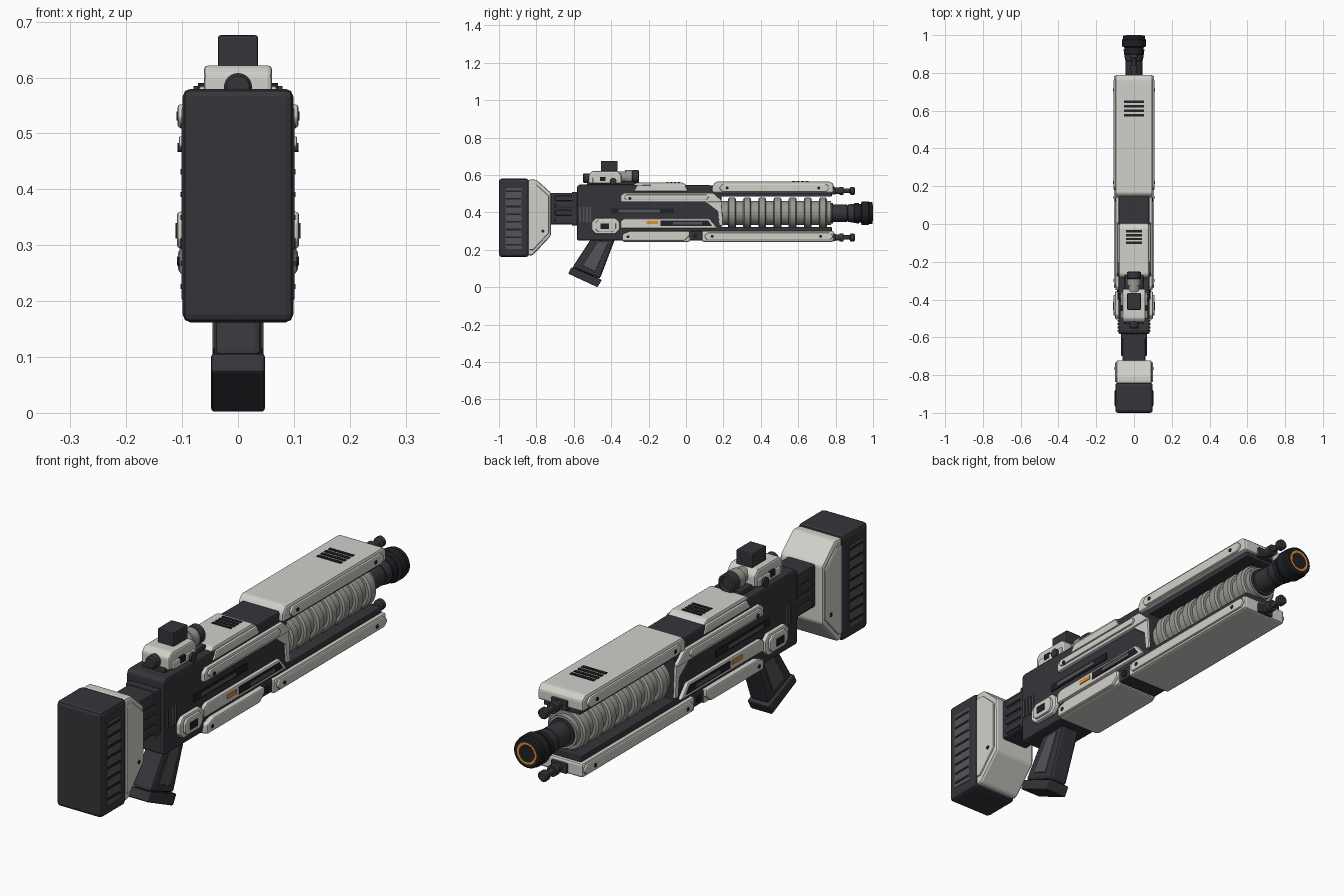
import bpy, bmesh, math
from mathutils import Vector

if "Cube" in bpy.data.objects:
    bpy.data.objects.remove(bpy.data.objects["Cube"])


def material(name, r, g, b):
    m = bpy.data.materials.new(name)
    m.diffuse_color = (r, g, b, 1)
    m.use_nodes = True
    m.node_tree.nodes["Principled BSDF"].inputs["Base Color"].default_value = m.diffuse_color
    return m


DARK = material("charcoal", .036, .035, .042)
BLACK = material("black", .014, .015, .018)
WHITE = material("off white", .64, .63, .59)
GREY = material("slate grey", .085, .09, .095)
RIB = material("warm grey", .32, .31, .285)
ORANGE = material("orange", .75, .28, .03)


def finish(name, bm, mat, bevel=0, segs=2):
    bmesh.ops.recalc_face_normals(bm, faces=bm.faces)
    me = bpy.data.meshes.new(name)
    bm.to_mesh(me)
    bm.free()
    me.materials.append(mat)
    ob = bpy.data.objects.new(name, me)
    bpy.context.collection.objects.link(ob)
    if bevel:
        mod = ob.modifiers.new("bevel", 'BEVEL')
        mod.width, mod.segments, mod.limit_method = bevel, segs, 'ANGLE'
    return ob


def prism(name, pts, x0, x1, mat, bevel=0):
    """Side profile of (y, z) points extruded from x0 to x1."""
    bm = bmesh.new()
    a = [bm.verts.new((x0, y, z)) for y, z in pts]
    b = [bm.verts.new((x1, y, z)) for y, z in pts]
    bm.faces.new(a)
    bm.faces.new(b[::-1])
    for i in range(len(pts)):
        j = (i + 1) % len(pts)
        bm.faces.new((a[i], a[j], b[j], b[i]))
    return finish(name, bm, mat, bevel)


def rect(y0, y1, z0, z1, c=0):
    if not c:
        return [(y0, z0), (y1, z0), (y1, z1), (y0, z1)]
    return [(y0 + c, z0), (y1 - c, z0), (y1, z0 + c), (y1, z1 - c),
            (y1 - c, z1), (y0 + c, z1), (y0, z1 - c), (y0, z0 + c)]


def box(name, hx, y0, y1, z0, z1, mat, bevel=0):
    return prism(name, rect(y0, y1, z0, z1), -hx, hx, mat, bevel)


def pair(name, pts, x0, x1, mat, bevel=0):
    for s, side in ((1, "right"), (-1, "left")):
        prism(f"{name}_{side}", pts, s * x0, s * x1, mat, bevel)


def lathe(name, prof, z, mat, axis='Y', origin=(0, 0), n=32):
    """Turn (distance, radius) points; axis Y runs along the gun, X across it."""
    bm = bmesh.new()
    rings = []
    for d, r in prof:
        ring = []
        for i in range(n):
            t = 2 * math.pi * i / n
            c, s = r * math.cos(t), r * math.sin(t)
            co = (origin[0] + c, d, z + s) if axis == 'Y' else (d, origin[1] + c, z + s)
            ring.append(bm.verts.new(co))
        rings.append(ring)
    for p, q in zip(rings, rings[1:]):
        for i in range(n):
            bm.faces.new((p[i], p[(i + 1) % n], q[(i + 1) % n], q[i]))
    bm.faces.new(rings[0])
    bm.faces.new(rings[-1])
    ob = finish(name, bm, mat)
    bpy.ops.object.select_all(action='DESELECT')
    ob.select_set(True)
    bpy.context.view_layer.objects.active = ob
    bpy.ops.object.shade_smooth_by_angle(angle=math.radians(35))
    return ob


def bolts(name, spots, x, r=.008):
    for k, (y, z) in enumerate(spots):
        for s in (1, -1):
            lathe(f"{name}_{k}_{s}", [(s * (x - .01), r), (s * (x + .002), r)], z, BLACK, 'X', (0, y), 12)


# Stock: butt pad, pale shoulder piece and ribbed neck
box("butt_pad", .099, -1, -.84, .162, .58, DARK, .014)
pair("butt_side_panel", rect(-.965, -.88, .205, .53), .095, .101, GREY)
for i in range(8):
    z = .222 + i * .041
    pair(f"butt_slat_{i}", rect(-.962, -.883, z, z + .009), .098, .103, BLACK)
shoulder = [(-.845, .17), (-.82, .17), (-.722, .275), (-.722, .505), (-.80, .575), (-.845, .575)]
prism("stock_shoulder", shoulder, -.094, .094, WHITE, .01)
mid = Vector((-.795, .38))
pair("stock_side_trim", [tuple(mid + (Vector(p) - mid) * .86) for p in shoulder], .09, .101, WHITE, .006)
bolts("stock_bolt", [(-.765, .30)], .101)
box("stock_neck", .06, -.73, -.57, .335, .505, DARK, .008)
for i in range(4):
    z = .345 + i * .039
    box(f"neck_rib_{i}", .068, -.70, -.59, z, z + .028, DARK, .005)
box("neck_collar", .068, -.61, -.575, .33, .51, DARK, .005)

# Receiver with rear vents and side slot
prism("receiver", [(-.582, .25), (.19, .25), (.19, .50), (.15, .545), (-.57, .55), (-.582, .54)],
      -.083, .083, DARK, .008)
for i in range(4):
    y = -.57 + i * .018
    pair(f"receiver_vent_{i}", rect(y, y + .009, .35, .43), .08, .088, GREY)
pair("receiver_slot", rect(-.40, -.065, .393, .422), .08, .087, BLACK)
pair("receiver_slot_bar", rect(-.36, -.14, .40, .415), .08, .089, GREY)

# Grip and base
prism("grip", [(-.50, .27), (-.375, .27), (-.46, .045), (-.608, .105)], -.042, .042, DARK, .012)
pair("grip_panel", [(-.475, .24), (-.415, .24), (-.485, .085), (-.555, .115)], .038, .046, GREY, .003)
prism("grip_base", [(-.612, .108), (-.45, .04), (-.473, .0), (-.63, .073)], -.048, .048, DARK, .006)

# Sight on top
prism("sight_foot", rect(-.53, -.27, .54, .565), -.05, .05, DARK, .005)
prism("sight_body", [(-.52, .555), (-.345, .555), (-.345, .60), (-.365, .622), (-.50, .622), (-.52, .605)],
      -.061, .061, WHITE, .008)
pair("sight_foot_flange", rect(-.50, -.36, .555, .585), .055, .07, WHITE, .005)
pair("sight_window", rect(-.46, -.43, .567, .59), .055, .072, BLACK)
lathe("sight_side_knob", [(-.08, .018), (.08, .018)], .567, DARK, 'X', (0, -.39), 20)
box("sight_cap", .036, -.455, -.365, .615, .676, DARK, .005)
lathe("sight_eyepiece", [(-.552, .02), (-.545, .025), (-.50, .025)], .583, DARK)
lathe("sight_lens_tube", [(-.36, .03), (-.325, .03), (-.325, .037), (-.29, .037)], .59, RIB)
lathe("sight_lens_hood", [(-.292, .032), (-.285, .037), (-.255, .037), (-.252, .029), (-.265, .026)], .59, DARK)

# Top covers with vents
prism("rear_cover", [(-.285, .53), (.005, .53), (.005, .545), (-.02, .56), (-.265, .56), (-.285, .545)],
      -.08, .08, WHITE, .008)
pair("rear_cover_lip", [(-.28, .512), (.01, .512), (-.005, .545), (-.26, .545)], .076, .09, WHITE, .005)
prism("front_cover", [(.14, .505), (.79, .505), (.79, .55), (.77, .565), (.16, .565), (.14, .54)],
      -.099, .099, WHITE, .009)
pair("front_cover_trim", rect(.18, .765, .51, .552, .016), .095, .108, WHITE, .006)
bolts("front_cover_bolt", [(.22, .531), (.71, .531)], .108)
for i in range(4):
    y = .568 + i * .024
    box(f"front_vent_{i}", .053, y, y + .014, .56, .568, BLACK)
    y = -.105 + i * .02
    box(f"rear_vent_{i}", .042, y, y + .012, .555, .563, BLACK)

# Upper and lower side panels
pair("upper_side_panel", [(-.35, .455), (.19, .455), (.19, .465), (.145, .505), (-.33, .505), (-.35, .49)],
     .08, .098, WHITE, .005)
pair("upper_side_ridge", rect(-.33, .12, .468, .495, .01), .09, .106, WHITE, .005)
bolts("upper_bolt", [(-.30, .475)], .106)
pair("side_bracket", [(.10, .458), (.19, .458), (.198, .33), (.178, .33), (.17, .405)], .08, .092, WHITE, .004)
pair("lower_side_panel", [(-.35, .315), (.17, .315), (.125, .367), (-.33, .367), (-.35, .355)],
     .08, .098, WHITE, .005)
pair("lower_side_slot", [(-.135, .328), (.14, .328), (.118, .357), (-.135, .357)], .095, .101, BLACK)
pair("lower_slot_insert", rect(-.07, .085, .334, .35), .095, .103, GREY)
pair("orange_marker", rect(-.21, -.15, .337, .353), .095, .101, ORANGE)
box("chin_cover", .093, -.34, .02, .243, .275, WHITE, .008)
pair("chin_side", [(-.34, .248), (-.01, .248), (.02, .275), (.02, .30), (-.30, .30), (-.34, .285)],
     .08, .105, WHITE, .006)
bolts("chin_bolt", [(-.31, .27)], .105)
box("chin_joint", .09, .015, .09, .25, .30, DARK, .005)
bolts("joint_pin", [(.05, .275)], .092, .014)

# Selector housing on each side
pair("selector_housing", rect(-.505, -.355, .285, .37, .022), .08, .10, WHITE, .006)
pair("selector_rim", rect(-.485, -.375, .295, .36, .016), .095, .109, WHITE, .005)
pair("selector_button", rect(-.457, -.412, .312, .34), .10, .112, BLACK)

# Lower front cover and the rails around the barrel
box("front_lower_cover", .099, .085, .79, .243, .30, WHITE, .009)
pair("front_lower_trim", rect(.10, .785, .252, .292, .015), .095, .107, WHITE, .006)
bolts("lower_cover_bolt", [(.14, .272), (.72, .272)], .107)
box("lower_rail", .085, .10, .78, .295, .322, DARK, .004)
box("upper_rail", .08, .14, .78, .485, .51, DARK, .004)

# Barrel with ribs and muzzle
BZ = .396
lathe("barrel_core", [(.17, .064), (.775, .064)], BZ, RIB)
for i in range(7):
    y = .225 + i * .081
    lathe(f"barrel_rib_{i}", [(y, .075), (y + .006, .083), (y + .036, .083), (y + .042, .075)], BZ, RIB, n=40)
lathe("barrel_tube", [(.76, .055), (.785, .055), (.785, .046), (.86, .046), (.865, .041), (.93, .041)], BZ, DARK)
lathe("muzzle", [(.89, .043), (.90, .053), (.925, .055), (.925, .05), (.935, .05), (.94, .063),
                 (.975, .063), (.98, .059), (.994, .059), (.998, .054)], BZ, BLACK)
lathe("muzzle_collar", [(.865, .046), (.885, .05), (.905, .05)], BZ, DARK)
lathe("muzzle_glow_ring", [(.985, .043), (.9993, .043)], BZ, ORANGE)
lathe("muzzle_bore", [(.985, .034), (1, .034)], BZ, BLACK)

# Guide rods above and below the muzzle
for name, z in (("upper", .515), ("lower", .266)):
    box(f"{name}_rod_mount", .035, .78, .80, z - .02, z + .02, DARK, .004)
    lathe(f"{name}_rod", [(.79, .017), (.82, .017), (.82, .022), (.842, .022), (.842, .012), (.875, .012),
                          (.88, .021), (.898, .021), (.903, .016)], z, DARK, n=20)
